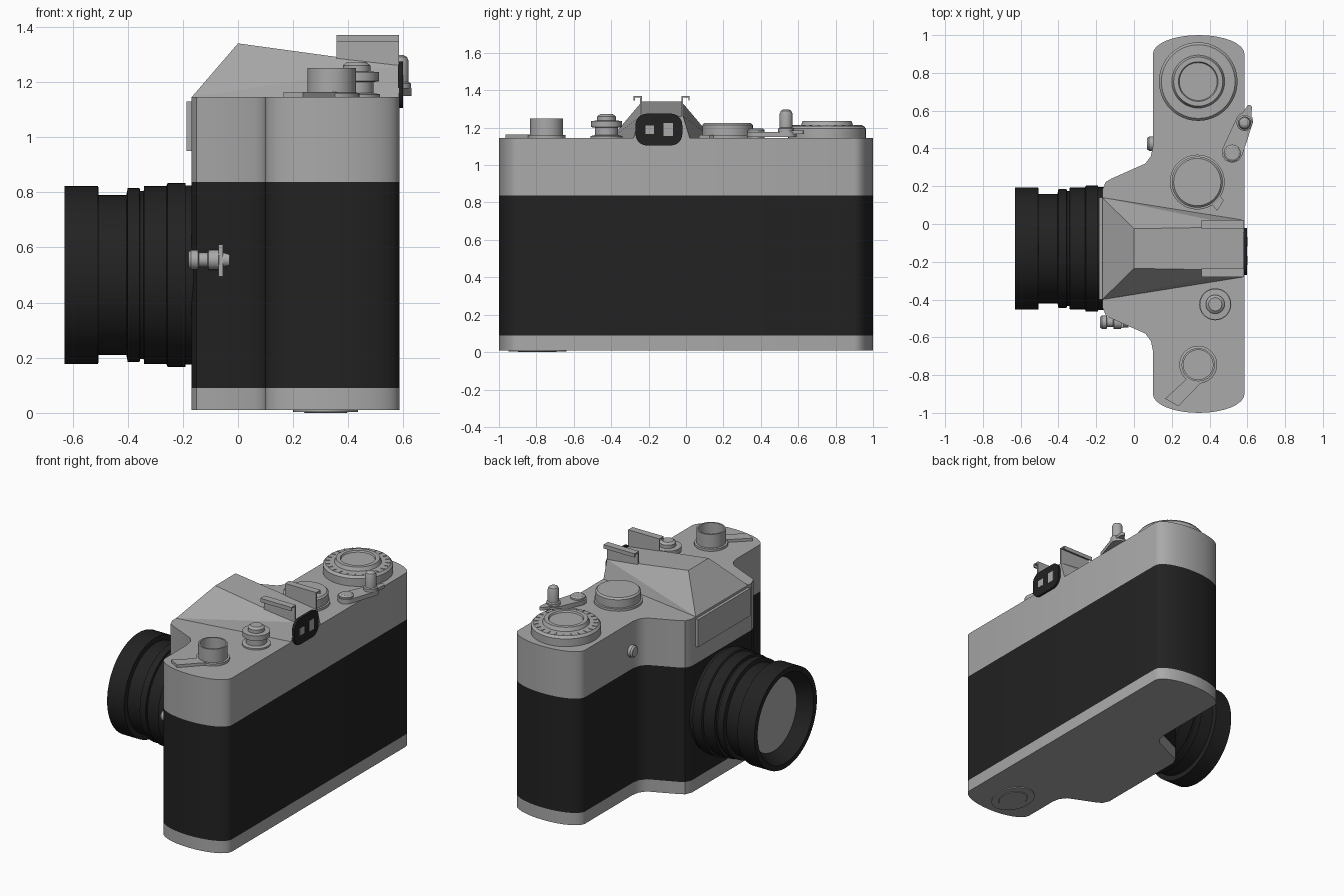
import bpy, bmesh, math
from mathutils import Matrix, Vector

cube = bpy.data.objects.get("Cube")
if cube:
    bpy.data.objects.remove(cube, do_unlink=True)


def material(name, rgb):
    m = bpy.data.materials.new(name)
    m.use_nodes = True
    m.diffuse_color = (*rgb, 1)
    m.node_tree.nodes["Principled BSDF"].inputs["Base Color"].default_value = (*rgb, 1)
    return m


METAL = material("satin metal", (0.4, 0.4, 0.4))
BLACK = material("black leather", (0.016, 0.016, 0.016))


def finish(name, bm, mats=(METAL,), angle=30):
    bmesh.ops.recalc_face_normals(bm, faces=bm.faces)
    me = bpy.data.meshes.new(name)
    bm.to_mesh(me)
    bm.free()
    for m in mats:
        me.materials.append(m)
    me.shade_smooth()
    me.set_sharp_from_angle(angle=math.radians(angle))
    ob = bpy.data.objects.new(name, me)
    bpy.context.collection.objects.link(ob)
    return ob


def loft(bm, rings):
    """Bridge closed rings of points and cap both ends."""
    rings = [[bm.verts.new(p) for p in ring] for ring in rings]
    n = len(rings[0])
    for a, b in zip(rings, rings[1:]):
        for i in range(n):
            j = (i + 1) % n
            bm.faces.new((a[i], a[j], b[j], b[i]))
    bm.faces.new(rings[0])
    bm.faces.new(rings[-1])


def prism(name, outline, levels, mats=(METAL,)):
    """Extrude an xy outline through z levels, one material slot per band."""
    bm = bmesh.new()
    loft(bm, [[(x, y, z) for x, y in outline] for z in levels])
    return finish(name, bm, mats)


def turned(name, profile, centre, axis="Z", mats=(METAL,), n=48, squash=1):
    """Turn a (radius, height) profile around an axis through centre."""
    bm = bmesh.new()
    ang = [2 * math.pi * i / n for i in range(n)]
    loft(bm, [[(r * squash * math.cos(a), r * math.sin(a), h) for a in ang]
              for r, h in profile])
    if axis == "X":
        bm.transform(Matrix.Rotation(math.pi / 2, 4, "Y"))
    bm.transform(Matrix.Translation(centre))
    return finish(name, bm, mats)


def box(name, lo, hi, mats=(METAL,)):
    outline = [(lo[0], lo[1]), (hi[0], lo[1]), (hi[0], hi[1]), (lo[0], hi[1])]
    return prism(name, outline, (lo[2], hi[2]), mats)


def capsule(a, b, ra, rb, n=12):
    """Outline of a bar with round ends of different radius."""
    a, b = Vector(a), Vector(b)
    d = (b - a).normalized()
    t = math.atan2(d.y, d.x)
    pts = []
    for c, r, start in ((b, rb, t - math.pi / 2), (a, ra, t + math.pi / 2)):
        for i in range(n + 1):
            w = start + math.pi * i / n
            pts.append((c.x + r * math.cos(w), c.y + r * math.sin(w)))
    return pts


AXIS_Y = -0.13   # lens and viewfinder centre line
DECK = 1.145     # height of the top plate

# Body: rounded ends and a flared lens housing
outline = []
for i in range(17):
    w = math.pi * i / 16
    outline.append((0.3425 + 0.2425 * math.cos(w), 0.9 + 0.1 * math.sin(w)))
flare = [(0.1, 0.54), (0.09, 0.49), (0.06, 0.45), (-0.12, 0.37), (-0.15, 0.352), (-0.168, 0.31)]
outline += [(x, AXIS_Y + y) for x, y in flare]
outline += [(x, AXIS_Y - y) for x, y in reversed(flare)]
for i in range(17):
    w = math.pi * (1 + i / 16)
    outline.append((0.3425 + 0.2425 * math.cos(w), -0.9 + 0.1 * math.sin(w)))
body = prism("camera_body", outline, (0.01, 0.09, 0.838, DECK), (METAL, BLACK))
for f in body.data.polygons:
    f.material_index = int(0.09 < f.center.z < 0.838)

# Prism housing on the top plate
bm = bmesh.new()
for s in (1, -1):
    for x, half, z in ((-0.168, 0.27, DECK), (0, 0.105, 1.34),
                       (0.583, 0.15, DECK), (0.583, 0.115, 1.26)):
        bm.verts.new((x, AXIS_Y + s * half, z))
bmesh.ops.convex_hull(bm, input=bm.verts)
finish("prism_housing", bm, angle=12)

# Framed plate on the housing front
bm = bmesh.new()
loft(bm, [[(x, AXIS_Y + sy * 0.27, z) for sy, z in ((-1, 0.95), (1, 0.95), (1, 1.13), (-1, 1.13))]
          for x in (-0.165, -0.186)])
bm.faces.ensure_lookup_table()
bmesh.ops.inset_region(bm, faces=[bm.faces[-1]], thickness=0.018, depth=-0.01)
finish("front_plate", bm)

# Lens barrel with stepped rings and a bored front
barrel = [(0.325, -0.16), (0.325, -0.19), (0.333, -0.19), (0.333, -0.255), (0.322, -0.26),
          (0.322, -0.34), (0.305, -0.342), (0.305, -0.355), (0.315, -0.357), (0.315, -0.4),
          (0.29, -0.405), (0.29, -0.505), (0.323, -0.507), (0.323, -0.63), (0.29, -0.63),
          (0.235, -0.54)]
turned("lens_barrel", barrel, (0, AXIS_Y, 0.5), "X", (BLACK,), 64)
turned("lens_glass", [(0.235, -0.545), (0.16, -0.549), (0.06, -0.551)],
       (0, AXIS_Y, 0.5), "X", n=64)

# Viewfinder eyepiece with two windows
bm = bmesh.new()
eye = []
for cy, cz, start in ((0.065, 0.025, 0), (-0.065, 0.025, 1), (-0.065, -0.025, 2), (0.065, -0.025, 3)):
    for i in range(7):
        w = math.pi / 2 * (start + i / 6)
        eye.append((AXIS_Y - 0.015 + cy + 0.06 * math.cos(w), 1.19 + cz + 0.06 * math.sin(w)))
loft(bm, [[(x, y, z) for y, z in eye] for x in (0.58, 0.598)])
finish("eyepiece", bm, (BLACK,))
box("small_window", (0.597, -0.217, 1.165), (0.6, -0.17, 1.212))
box("large_window", (0.597, -0.12, 1.155), (0.6, -0.07, 1.225))

# Accessory shoe rails, folded outward
for side, s in (("left", 1), ("right", -1)):
    bm = bmesh.new()
    fold = [(0.105, 1.2), (0.115, 1.2), (0.115, 1.362), (0.143, 1.362), (0.143, 1.345),
            (0.15, 1.345), (0.15, 1.37), (0.105, 1.37)]
    loft(bm, [[(x, AXIS_Y + s * y, z) for y, z in fold] for x in (0.358, 0.583)])
    finish("shoe_rail_" + side, bm)

# Shutter speed dial
turned("speed_dial", [(0.208, DECK - 0.01), (0.208, 1.195), (0.195, 1.21), (0.14, 1.212), (0.13, 1.235),
                      (0.105, 1.235), (0.1, 1.225)], (0.34, 0.754, 0))
for i in range(24):
    w = 2 * math.pi * i / 24
    c, s = math.cos(w), math.sin(w)
    bar = [(0.34 + r * c - t * s, 0.754 + r * s + t * c)
           for r, t in ((0.165, -0.003), (0.19, -0.003), (0.19, 0.003), (0.165, 0.003))]
    prism("dial_tick", bar, (1.208, 1.214))

# Frame counter with pointer
turned("counter_dial", [(0.145, DECK - 0.01), (0.145, 1.16), (0.135, 1.162), (0.135, 1.215), (0.125, 1.225)],
       (0.335, 0.222, 0))
prism("counter_pointer", [(0.4, 0.12), (0.44, 0.07), (0.475, 0.125), (0.45, 0.16)], (DECK - 0.005, 1.16))

# Film advance lever
prism("advance_lever", capsule((0.52, 0.38), (0.585, 0.545), 0.055, 0.045), (1.15, 1.178))
prism("advance_tip", capsule((0.585, 0.545), (0.61, 0.615), 0.035, 0.015), (1.165, 1.185))
turned("lever_screw", [(0.045, DECK - 0.01), (0.045, 1.188), (0.035, 1.195)], (0.52, 0.375, 0), n=24)
turned("lever_post", [(0.042, 1.17), (0.042, 1.195), (0.034, 1.2), (0.034, 1.275), (0.028, 1.29), (0.015, 1.298)],
       (0.585, 0.535, 0), n=24)

# Shutter release
turned("release_button", [(0.085, DECK - 0.01), (0.085, 1.155), (0.062, 1.16), (0.062, 1.2), (0.082, 1.203),
                          (0.082, 1.236), (0.05, 1.238), (0.05, 1.26), (0.035, 1.272)],
       (0.43, -0.425, 0), n=32)

# Rewind knob, open at the top, with a crank arm
turned("rewind_knob", [(0.1, DECK - 0.01), (0.1, 1.16), (0.088, 1.162), (0.088, 1.25), (0.078, 1.25),
                       (0.078, 1.175)], (0.34, -0.745, 0), n=40)
prism("rewind_crank", [(0.3, -0.8), (0.165, -0.925), (0.235, -0.965), (0.37, -0.825)], (DECK - 0.005, 1.163))

# Front screw, flash terminal and base cover
turned("front_screw", [(0.038, 0.11), (0.038, 0.08), (0.03, 0.07)], (0, 0.425, 0.96), "X", n=24)
turned("flash_terminal", [(0.028, -0.18), (0.035, -0.17), (0.035, -0.145), (0.026, -0.142), (0.026, -0.11),
                          (0.036, -0.107), (0.036, -0.07), (0.027, -0.068), (0.027, -0.03)],
       (0, -0.52, 0.555), "X", n=24)
box("terminal_lever", (-0.07, -0.55, 0.495), (-0.055, -0.48, 0.61))
turned("base_cover", [(0.155, 0.012), (0.155, 0.004), (0.105, 0.004), (0.1, 0)],
       (0.318, -0.795, 0), squash=0.76)
